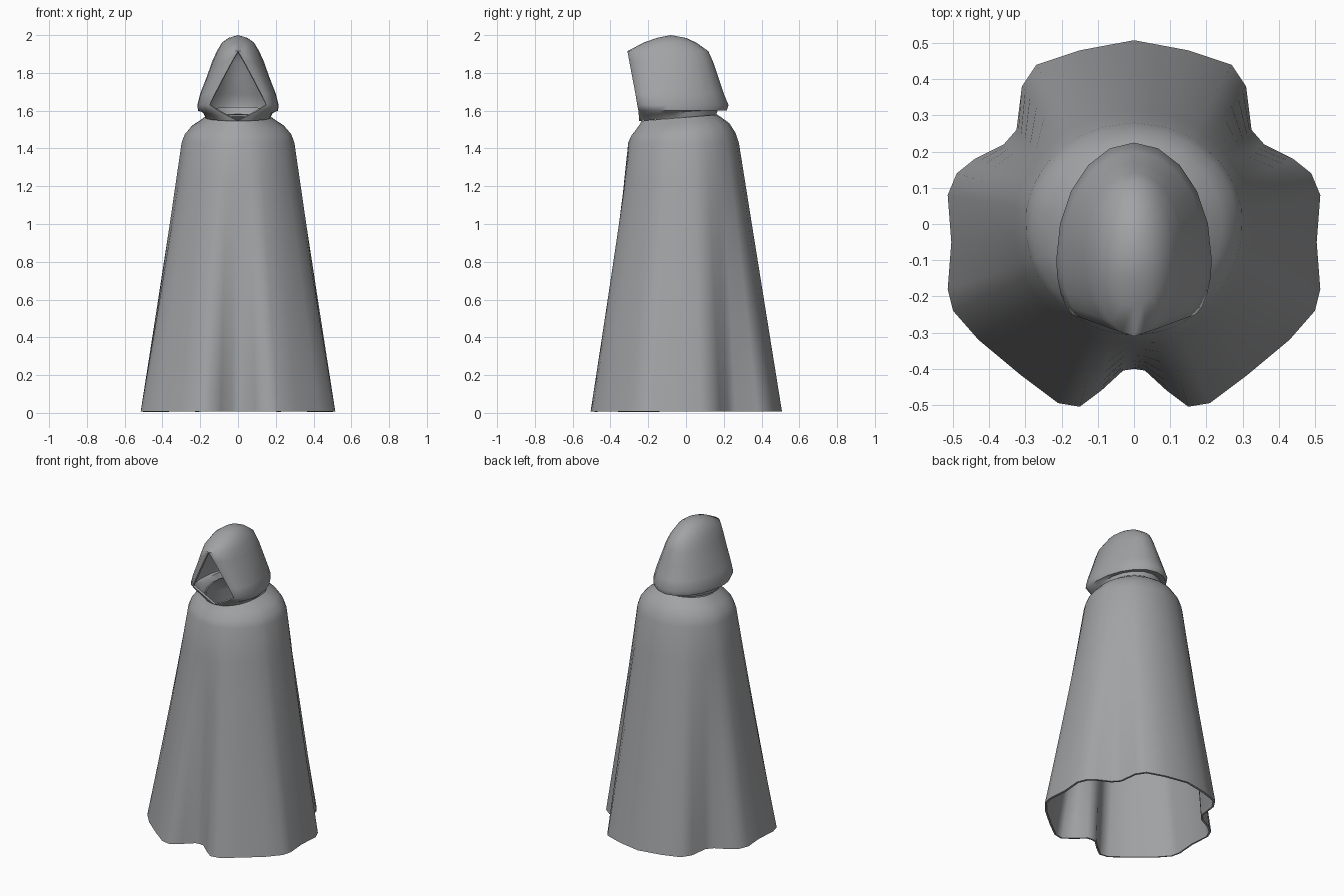
import bpy, math
from mathutils import Vector

cube = bpy.data.objects.get("Cube")
if cube:
    bpy.data.objects.remove(cube)

cloth = bpy.data.materials.new("grey_cloth")
cloth.use_nodes = True
cloth.diffuse_color = (0.36, 0.365, 0.375, 1)
bsdf = cloth.node_tree.nodes["Principled BSDF"]
bsdf.inputs["Base Color"].default_value = cloth.diffuse_color
bsdf.inputs["Roughness"].default_value = 0.8


def loft(name, rows, thickness):
    """Skin closed rings of points into a smooth cloth shell."""
    n = len(rows[0])
    verts = [p for row in rows for p in row]
    faces = []
    for r in range(len(rows) - 1):
        for i in range(n):
            j = (i + 1) % n
            faces.append((r * n + i, r * n + j, (r + 1) * n + j, (r + 1) * n + i))
    return make(name, verts, faces, thickness)


def make(name, verts, faces, thickness):
    mesh = bpy.data.meshes.new(name)
    mesh.from_pydata(verts, [], faces)
    mesh.materials.append(cloth)
    obj = bpy.data.objects.new(name, mesh)
    bpy.context.collection.objects.link(obj)
    bpy.ops.object.select_all(action='DESELECT')
    obj.select_set(True)
    bpy.context.view_layer.objects.active = obj
    # merge the collapsed seam points
    bpy.ops.object.mode_set(mode='EDIT')
    bpy.ops.mesh.select_all(action='SELECT')
    bpy.ops.mesh.remove_doubles(threshold=0.0005)
    bpy.ops.object.mode_set(mode='OBJECT')
    shell = obj.modifiers.new("thickness", 'SOLIDIFY')
    shell.thickness = thickness
    shell.offset = -1
    bpy.ops.object.modifier_apply(modifier=shell.name)
    bpy.ops.object.shade_smooth_by_angle(angle=math.radians(50))
    return obj


# Cloak: the folded hem outline (left half, front to back) fades to a plain oval
half_hem = [(0, -.40), (.03, -.405), (.09, -.46), (.15, -.505), (.21, -.495),
            (.31, -.42), (.43, -.32), (.50, -.24), (.515, -.18), (.505, -.05),
            (.515, .08), (.49, .14), (.44, .18), (.36, .22), (.325, .26),
            (.31, .38), (.27, .44), (.15, .48), (0, .508)]
hem = half_hem + [(-x, y) for x, y in half_hem[-2:0:-1]]


def oval(point, rx, front, back):
    a = math.atan2(point[1], point[0])
    ry = back if point[1] > 0 else front
    return Vector((rx * math.cos(a), ry * math.sin(a)))


rows = []
shoulder_z = 1.43
for z in (.008, .12, .28, .5, .75, 1.0, 1.22, shoulder_z):
    s = 1 - (z - .008) / (shoulder_z - .008)
    ring = []
    for p in hem:
        wide = oval(p, .51, .505, .505)
        q = oval(p, .30, .306, .28).lerp(wide, s) + (Vector(p) - wide) * s ** 1.4
        ring.append((q.x, q.y, z))
    rows.append(ring)
# rounded shoulders, closing in to the neck
for z, rx, front, back in ((1.475, .284, .29, .262), (1.52, .245, .26, .23),
                           (1.545, .205, .245, .195), (1.565, .178, .235, .165)):
    ring = []
    for p in hem:
        q = oval(p, rx, front, back)
        ring.append((q.x, q.y, z + .08 * q.y * (z - shoulder_z) / .13))
    rows.append(ring)
loft("cloak", rows, .012)

# Hood: each level runs from the edge of the face opening round to the back
levels = [  # height, opening half width, front, half width, widest y, back
    (1.545, 0, -.25, .172, -.04, .16),
    (1.575, .06, -.25, .185, -.06, .17),
    (1.60, .105, -.252, .212, -.10, .215),
    (1.63, .15, -.258, .215, -.10, .225),
    (1.69, .122, -.268, .2, -.09, .2),
    (1.78, .075, -.285, .165, -.08, .17),
    (1.86, .032, -.30, .137, -.08, .143),
    (1.915, 0, -.31, .112, -.09, .118),
    (1.96, 0, -.225, .085, -.09, .055),
    (1.985, 0, -.155, .05, -.085, 0),
    (2.0, 0, -.08, 0, -.08, -.08)]
STEPS = 5


def half_level(z, xo, yf, w, ym, yb):
    pts = []
    for i in range(STEPS + 1):
        a = math.pi / 2 * i / STEPS
        pts.append((xo + (w - xo) * math.sin(a), ym + (yf - ym) * math.cos(a), z))
    for i in range(1, STEPS + 1):
        a = math.pi / 2 * i / STEPS
        pts.append((w * math.cos(a), ym + (yb - ym) * math.sin(a), z))
    # the neckline dips at the front and lifts at the back
    if z < 1.59:
        pts = [(x, y, h + max(0, y + .25) * .08) for x, y, h in pts]
    return pts


verts, faces = [], []
for level in levels:
    left = half_level(*level)
    verts += left + [(-x, y, z) for x, y, z in left[-2::-1]]
n = 4 * STEPS + 1
for r in range(len(levels) - 1):
    for i in range(n - 1):
        a = r * n + i
        faces.append((a, a + 1, a + n + 1, a + n))
make("hood", verts, faces, .012)
